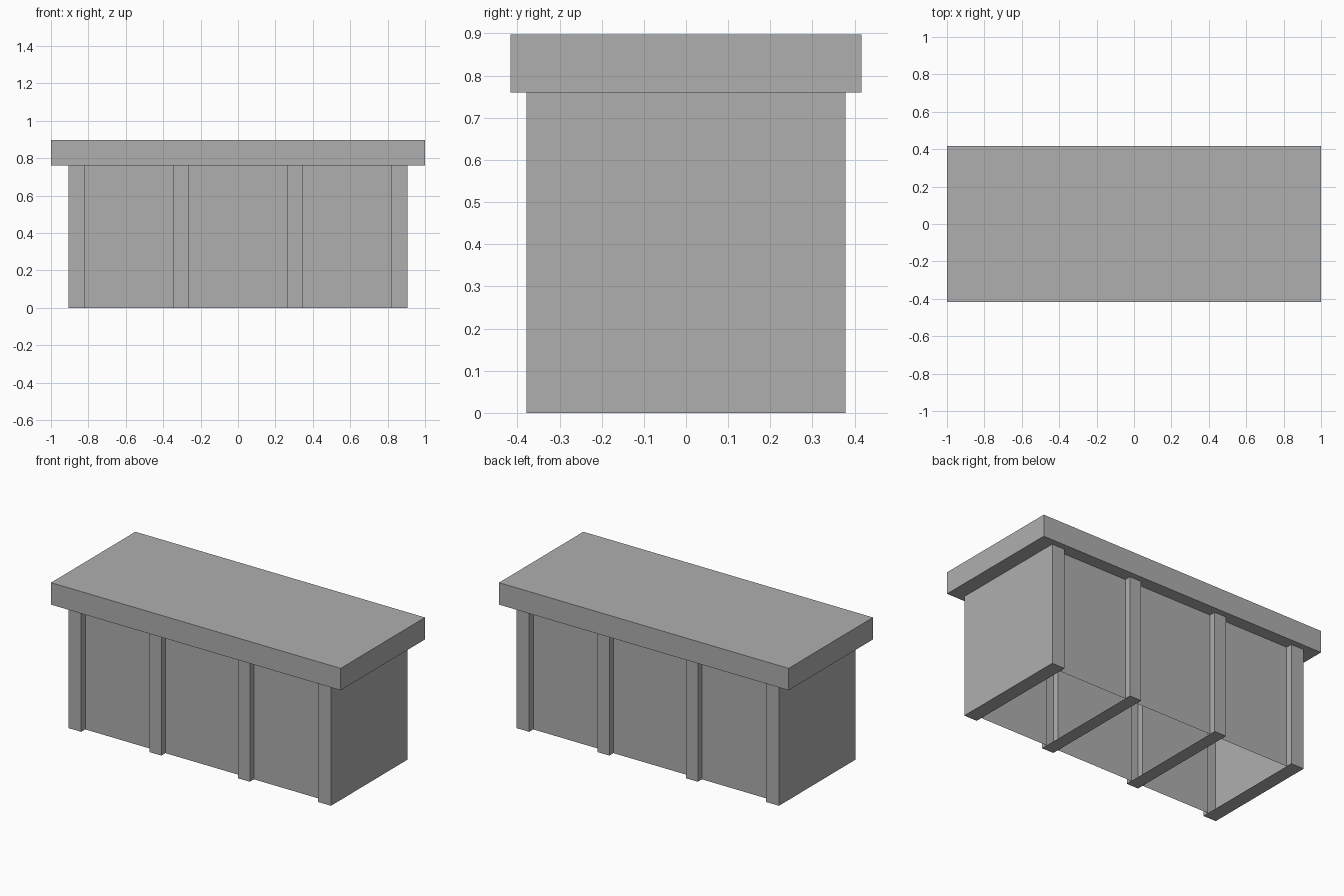
import bpy, bmesh

if "Cube" in bpy.data.objects:
    bpy.data.objects.remove(bpy.data.objects["Cube"])

TOP_Z, BASE_Z = 0.897, 0.76
DEPTH = 0.378        # half depth at the posts
PANEL = 0.338        # half depth at the recessed panels
POSTS = [(-0.907, -0.818), (-0.346, -0.265), (0.265, 0.346), (0.818, 0.907)]

grey = bpy.data.materials.new("plain_grey")
grey.diffuse_color = (0.43, 0.43, 0.43, 1)
grey.use_nodes = True
grey.node_tree.nodes["Principled BSDF"].inputs["Base Color"].default_value = grey.diffuse_color


def finish(name, bm):
    mesh = bpy.data.meshes.new(name)
    bm.normal_update()
    bm.to_mesh(mesh)
    bm.free()
    mesh.materials.append(grey)
    obj = bpy.data.objects.new(name, mesh)
    bpy.context.collection.objects.link(obj)
    return obj


# Countertop slab
bm = bmesh.new()
bmesh.ops.create_cube(bm, size=1)
bmesh.ops.scale(bm, vec=(2.0, 0.832, TOP_Z - BASE_Z), verts=bm.verts)
bmesh.ops.translate(bm, vec=(0, 0, (TOP_Z + BASE_Z) / 2), verts=bm.verts)
finish("countertop", bm)

# Front outline: posts stand proud of the recessed panels
front = []
for i, (x0, x1) in enumerate(POSTS):
    if i > 0:
        front.append((x0, -PANEL))
    front += [(x0, -DEPTH), (x1, -DEPTH)]
    if i < len(POSTS) - 1:
        front.append((x1, -PANEL))
outline = front + [(x, -y) for x, y in reversed(front)]

# Hollow cabinet walls, open underneath between the posts
bm = bmesh.new()
low = [bm.verts.new((x, y, 0)) for x, y in outline]
high = [bm.verts.new((x, y, BASE_Z)) for x, y in outline]
n = len(outline)
for i in range(n):
    j = (i + 1) % n
    bm.faces.new((low[i], low[j], high[j], high[i]))
finish("cabinet_walls", bm)

# Floor strips running front to back under each pair of posts
bm = bmesh.new()
for x0, x1 in POSTS:
    corners = [(x0, -DEPTH), (x0, DEPTH), (x1, DEPTH), (x1, -DEPTH)]
    bm.faces.new([bm.verts.new((x, y, 0)) for x, y in corners])
finish("floor_strips", bm)
